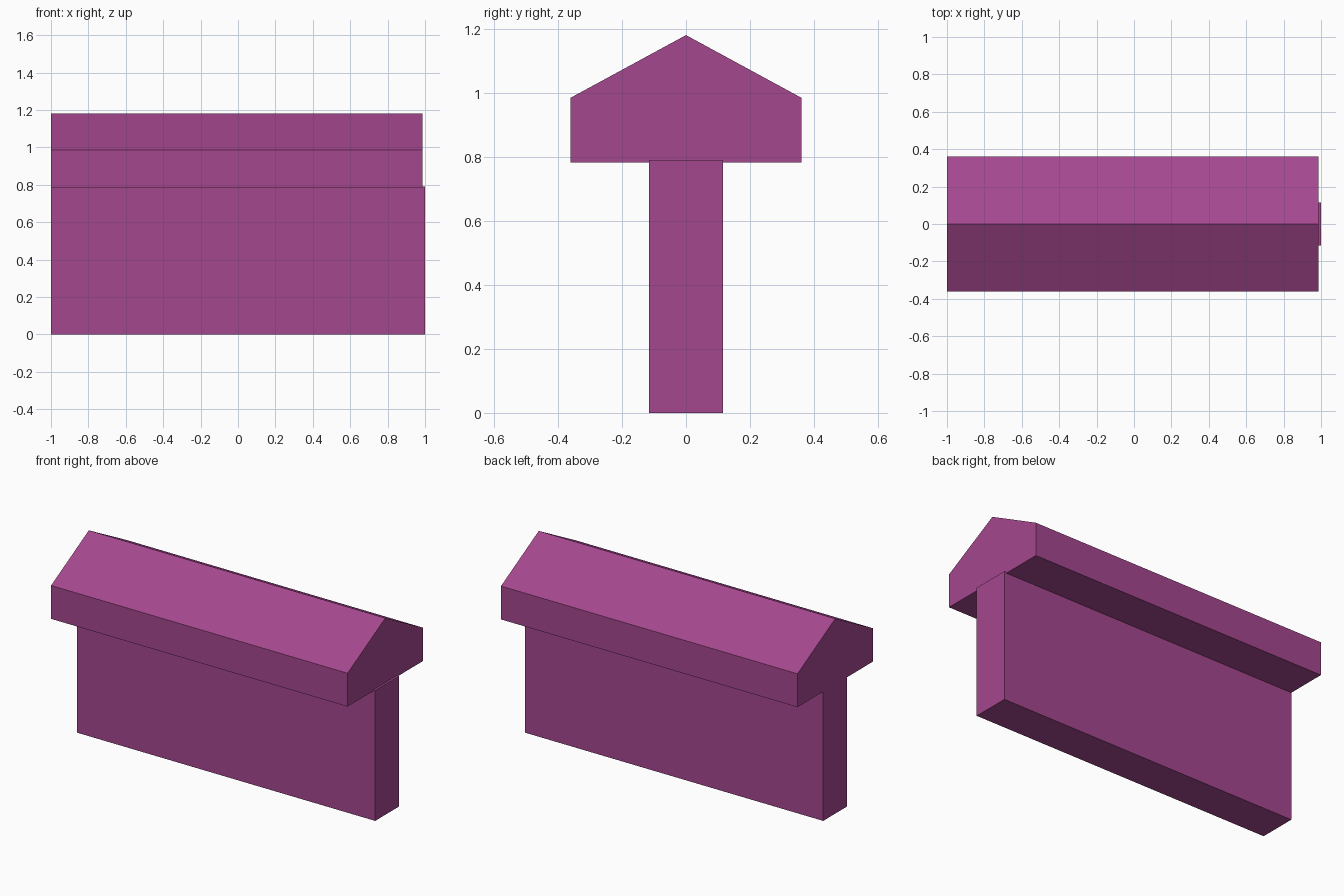
import bpy
import bmesh

cube = bpy.data.objects.get("Cube")
if cube:
    bpy.data.objects.remove(cube, do_unlink=True)

# Single plum paint
plum = bpy.data.materials.new("plum")
plum.use_nodes = True
color = (0.376, 0.063, 0.275, 1)
plum.diffuse_color = color
plum.node_tree.nodes["Principled BSDF"].inputs["Base Color"].default_value = color


def extrude_profile(name, profile, x_start, x_end):
    """Extrude a closed (y, z) profile along x."""
    bm = bmesh.new()
    face = bm.faces.new([bm.verts.new((x_start, y, z)) for y, z in profile])
    result = bmesh.ops.extrude_face_region(bm, geom=[face])
    moved = [v for v in result["geom"] if isinstance(v, bmesh.types.BMVert)]
    bmesh.ops.translate(bm, vec=(x_end - x_start, 0, 0), verts=moved)
    bmesh.ops.recalc_face_normals(bm, faces=bm.faces)
    mesh = bpy.data.meshes.new(name)
    bm.to_mesh(mesh)
    bm.free()
    mesh.materials.append(plum)
    obj = bpy.data.objects.new(name, mesh)
    bpy.context.collection.objects.link(obj)
    return obj


# Upright wall, its top set slightly into the coping
t = 0.115
extrude_profile("wall", [(-t, 0), (t, 0), (t, 0.79), (-t, 0.79)], -1, 1)

# Gabled coping, slightly shorter than the wall at its left end
w, base, eave, ridge = 0.361, 0.783, 0.985, 1.181
extrude_profile("gabled_coping",
                [(-w, base), (w, base), (w, eave), (0, ridge), (-w, eave)],
                -1, 0.987)
